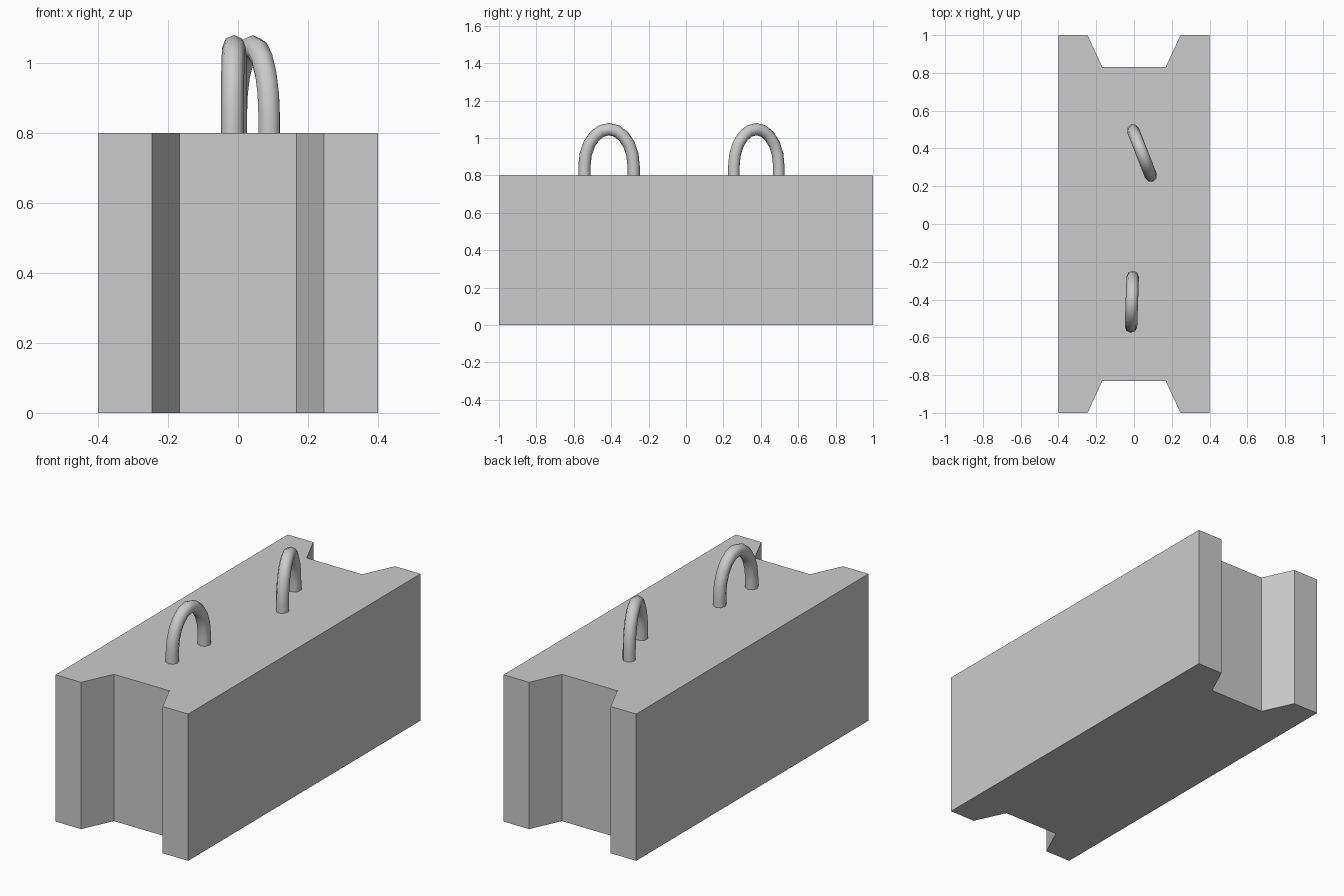
import bpy, bmesh
from math import sin, cos, pi, atan2
from mathutils import Vector

if "Cube" in bpy.data.objects:
    bpy.data.objects.remove(bpy.data.objects["Cube"])

HEIGHT = 0.8


def block():
    # notched outline extruded straight up
    half = [(0.4, -1), (0.4, 1), (0.246, 1), (0.167, 0.83)]
    right = [(0.167, -0.83), (0.246, -1)] + half
    outline = right + [(-x, y) for x, y in reversed(right)]
    bm = bmesh.new()
    base = bm.faces.new([bm.verts.new((x, y, 0)) for x, y in outline])
    top = bmesh.ops.extrude_face_region(bm, geom=[base])["geom"]
    verts = [g for g in top if isinstance(g, bmesh.types.BMVert)]
    bmesh.ops.translate(bm, vec=(0, 0, HEIGHT), verts=verts)
    bmesh.ops.recalc_face_normals(bm, faces=bm.faces)
    mesh = bpy.data.meshes.new("concrete_block")
    bm.to_mesh(mesh)
    bm.free()
    bpy.context.collection.objects.link(bpy.data.objects.new("concrete_block", mesh))


def lifting_loop(name, foot_a, foot_b, sides=8, steps=10, radius=0.033):
    # bent bar swept along an elliptical arch with short straight legs
    a, b = Vector((*foot_a, 0)), Vector((*foot_b, 0))
    mid, axis = (a + b) / 2, (b - a) / 2
    half = axis.length
    axis.normalize()
    side = Vector((-axis.y, axis.x, 0))
    spring, rise = 0.85, 0.197
    path = [(-half, HEIGHT - 0.01, pi)]
    path += [(-half * cos(pi * i / steps), spring + rise * sin(pi * i / steps),
              atan2(half * sin(pi * i / steps), -rise * cos(pi * i / steps)))
             for i in range(steps + 1)]
    path += [(half, HEIGHT - 0.01, 0)]
    bm = bmesh.new()
    rings = []
    for u, z, _ in path:
        # outward normal of the arch at this point
        n = Vector((u / half ** 2, max(z - spring, 0) / rise ** 2)).normalized()
        out = axis * n.x + Vector((0, 0, n.y))
        centre = mid + axis * u + Vector((0, 0, z))
        rings.append([bm.verts.new(centre + radius * (out * cos(2 * pi * k / sides)
                                                      + side * sin(2 * pi * k / sides)))
                      for k in range(sides)])
    for r, s in zip(rings, rings[1:]):
        for k in range(sides):
            j = (k + 1) % sides
            bm.faces.new((r[k], r[j], s[j], s[k])).smooth = True
    bm.faces.new(rings[0])
    bm.faces.new(rings[-1])
    bmesh.ops.recalc_face_normals(bm, faces=bm.faces)
    mesh = bpy.data.meshes.new(name)
    bm.to_mesh(mesh)
    bm.free()
    bpy.context.collection.objects.link(bpy.data.objects.new(name, mesh))


block()
lifting_loop("front_lifting_loop", (-0.016, -0.543), (-0.007, -0.28))
lifting_loop("back_lifting_loop", (0.089, 0.256), (-0.005, 0.496))
